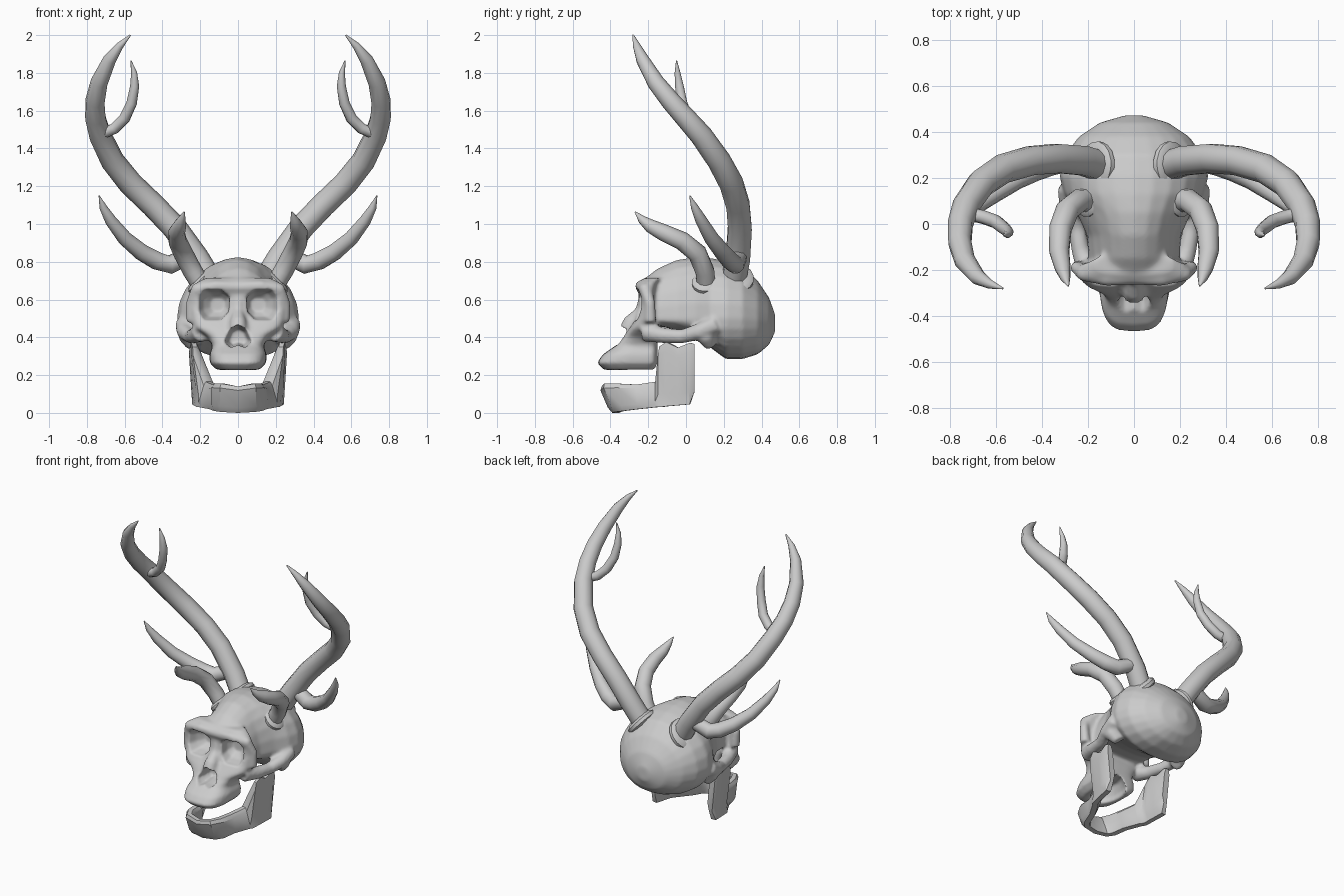
import bpy, bmesh, math
from mathutils import Vector

cube = bpy.data.objects.get("Cube")
if cube:
    bpy.data.objects.remove(cube)

bone = bpy.data.materials.new("bone grey")
bone.use_nodes = True
bone.diffuse_color = (0.6, 0.6, 0.6, 1)
bone.node_tree.nodes["Principled BSDF"].inputs["Base Color"].default_value = (0.6, 0.6, 0.6, 1)


def loft(bm, rings):
    """Skin a list of equal rings into a closed solid."""
    vs = [[bm.verts.new(p) for p in r] for r in rings]
    n = len(vs[0])
    for a, b in zip(vs, vs[1:]):
        for i in range(n):
            j = (i + 1) % n
            bm.faces.new((a[i], a[j], b[j], b[i]))
    bm.faces.new(vs[0])
    bm.faces.new(vs[-1][::-1])


def tube(bm, path, sides=10):
    """Tapered tube through (x, y, z, radius) points."""
    pts = [Vector(p[:3]) for p in path]
    rings = []
    side = None
    for i, p in enumerate(pts):
        t = (pts[min(i + 1, len(pts) - 1)] - pts[max(i - 1, 0)]).normalized()
        if side is None:
            side = t.orthogonal()
        side = (side - t * side.dot(t)).normalized()
        up = t.cross(side)
        rings.append([p + path[i][3] * (side * math.cos(a) + up * math.sin(a))
                      for a in (math.tau * k / sides for k in range(sides))])
    loft(bm, rings)


def make(name, bm, mirror=False, smooth=40):
    bmesh.ops.recalc_face_normals(bm, faces=bm.faces)
    me = bpy.data.meshes.new(name)
    bm.to_mesh(me)
    bm.free()
    me.materials.append(bone)
    ob = bpy.data.objects.new(name, me)
    bpy.context.collection.objects.link(ob)
    if mirror:
        ob.modifiers.new("mirror", 'MIRROR').use_mirror_merge = False
    bpy.ops.object.select_all(action='DESELECT')
    ob.select_set(True)
    bpy.context.view_layer.objects.active = ob
    bpy.ops.object.shade_smooth_by_angle(angle=math.radians(smooth))
    return ob


def power(v, e):
    return math.copysign(abs(v) ** e, v)


ANG = [math.tau * k / 24 for k in range(24)]

# Skull: braincase sections (y, half width, bottom, top)
bm = bmesh.new()
case = [(-.22, .20, .50, .71), (-.15, .20, .46, .765), (-.05, .205, .44, .81),
        (.05, .25, .40, .825), (.13, .305, .345, .82), (.21, .325, .285, .805),
        (.30, .30, .285, .775), (.38, .24, .31, .70), (.44, .15, .36, .61), (.472, .04, .43, .52)]
rings = []
for y, w, b, t in case:
    c = .47 + .06 * (t - b)
    rings.append([(w * (math.cos(a) if math.sin(a) > 0 else power(math.cos(a), .85)), y,
                   c + math.sin(a) * (t - c if math.sin(a) > 0 else c - b)) for a in ANG])
loft(bm, rings)

# Face sections (z, front, half width, back)
face = [(.228, -.435, .115, -.16), (.265, -.472, .15, -.15), (.31, -.44, .152, -.15),
        (.355, -.375, .135, -.15), (.40, -.335, .16, -.15), (.45, -.30, .23, -.16),
        (.50, -.265, .245, -.16), (.57, -.245, .25, -.16), (.64, -.25, .255, -.16),
        (.69, -.255, .22, -.15), (.715, -.22, .17, -.12)]
rings = []
for z, f, w, b in face:
    m = b - .05
    rings.append([(w * power(math.cos(a), .6),
                   m + power(math.sin(a), .6) * (b - m if math.sin(a) > 0 else m - f), z)
                  for a in ANG])
loft(bm, rings)

# Nasal bridge, brow ridges, cheek arches, bony lumps behind the jaw hinge
tube(bm, [(0, -.22, .62, .03), (0, -.24, .54, .03), (0, -.29, .48, .045), (0, -.31, .43, .05)])
for s in (-1, 1):
    tube(bm, [(0, -.23, .665, .035), (s * .12, -.235, .67, .035),
              (s * .22, -.215, .655, .035), (s * .25, -.19, .58, .028), (s * .24, -.19, .48, .035)])
    tube(bm, [(s * .19, -.22, .43, .055), (s * .23, -.12, .41, .042), (s * .25, -.02, .405, .038),
              (s * .28, .07, .43, .045), (s * .285, .16, .47, .05)])
    tube(bm, [(s * .27, .08, .45, .05), (s * .265, .11, .40, .05), (s * .24, .13, .35, .03)])
skull = make("skull", bm)

# Cutters for eye sockets, nose opening and palate
bm = bmesh.new()
for s in (-1, 1):
    outline = [(.085, .04), (.05, .08), (-.04, .08), (-.085, .045),
               (-.08, -.04), (-.04, -.08), (.05, -.08), (.085, -.035)]
    loft(bm, [[(s * (cx + x * k), y, .573 + z * k) for x, z in outline]
              for y, cx, k in ((-.42, .13, 1.1), (-.25, .13, 1), (-.19, .115, .82), (-.15, .105, .45))])
half = [(.045, .445), (.072, .375), (.04, .345)]
nose = [(0, .465)] + half + [(0, .36)] + [(-x, z) for x, z in half[::-1]]
loft(bm, [[(x * k, y, .4 + (z - .4) * k) for x, z in nose] for y, k in ((-.6, 1), (-.33, 1), (-.23, .7))])
loft(bm, [[(k * .09 * math.cos(a), -.25 + k * .15 * math.sin(a), z) for a in ANG]
          for z, k in ((.15, 1), (.26, .95), (.32, .65))])
cutter = make("skull_cutter", bm)
cutter.hide_render = True
cutter.hide_set(True)


def remesh(size, name):
    m = skull.modifiers.new(name, 'REMESH')
    m.mode = 'VOXEL'
    m.voxel_size = size
    m.use_smooth_shade = True


remesh(.012, "merge parts")
cut = skull.modifiers.new("openings", 'BOOLEAN')
cut.operation = 'DIFFERENCE'
cut.solver = 'EXACT'
cut.object = cutter
remesh(.009, "unify")
soft = skull.modifiers.new("soften", 'SMOOTH')
soft.factor = .5
soft.iterations = 4

# Lower jaw: stations (x, y, bottom, top, half thickness, chin slant, outward lean) from hinge to chin
arm = [(.215, .045, .11, .365, .02, 0, .1), (.215, .02, .045, .37, .028, 0, .1),
       (.205, -.04, .04, .345, .028, 0, .12), (.185, -.10, .035, .375, .028, 0, .22),
       (.168, -.135, .03, .35, .028, 0, .3), (.152, -.155, .03, .165, .03, 0, .3),
       (.122, -.26, .02, .15, .03, .01, .1), (.11, -.36, .01, .155, .03, .03, 0),
       (.08, -.42, .005, .155, .03, .06, 0), (0, -.432, 0, .14, .03, .06, 0)]
arm += [(-p[0],) + p[1:] for p in arm[-2::-1]]
rings = []
for i, (x, y, b, t, h, slant, lean) in enumerate(arm):
    p, q = arm[max(i - 1, 0)], arm[min(i + 1, len(arm) - 1)]
    d = Vector((q[0] - p[0], q[1] - p[1], 0)).normalized()
    n = Vector((d.y, -d.x, 0)) * h
    ring = []
    for f, k in ((0, -.6), (.2, -1), (.85, -1), (1, -.5), (1, .5), (.85, 1), (.2, 1), (0, .6)):
        z = b + f * (t - b)
        out = math.copysign(lean * (z - .15), x)
        ring.append(Vector((x + out, y + slant * (1 - f), z)) + n * k)
    rings.append(ring)
bm = bmesh.new()
loft(bm, rings)
make("lower_jaw", bm, smooth=35)

# Antlers, mirrored to both sides
antlers = {
    "main_antler": [(.11, .24, .64, .067), (.22, .275, .82, .067), (.335, .285, .98, .066), (.45, .275, 1.1, .065),
                    (.57, .24, 1.215, .065), (.665, .175, 1.335, .063), (.73, .08, 1.47, .06),
                    (.755, .0, 1.56, .056), (.757, -.08, 1.65, .052), (.735, -.16, 1.75, .046),
                    (.68, -.23, 1.87, .035), (.625, -.262, 1.945, .02), (.57, -.28, 2.0, .004)],
    "upper_tine": [(.74, .05, 1.48, .03), (.70, .04, 1.487, .03), (.655, .03, 1.505, .03), (.60, .01, 1.56, .03),
                   (.563, -.02, 1.64, .028), (.547, -.035, 1.73, .024), (.55, -.045, 1.8, .016),
                   (.567, -.05, 1.865, .003)],
    "lower_tine": [(.26, .28, .83, .045), (.36, .26, .785, .05), (.43, .235, .805, .049), (.51, .195, .85, .045),
                   (.60, .135, .925, .039), (.675, .08, 1.02, .031), (.715, .045, 1.09, .02),
                   (.735, .02, 1.15, .003)],
    "front_antler": [(.16, .11, .62, .05), (.24, .10, .75, .052), (.29, .06, .845, .052),
                     (.32, -.02, .91, .05), (.325, -.12, .955, .045), (.31, -.19, .99, .036),
                     (.298, -.235, 1.025, .022), (.285, -.27, 1.065, .003)],
}
for name, path in antlers.items():
    bm = bmesh.new()
    tube(bm, path)
    make(name, bm, mirror=True)


# Burr rings where the antlers leave the skull
def burr(name, centre, normal, radius, thick):
    c, n = Vector(centre), Vector(normal).normalized()
    path = [c + n * h * thick for h in (-1, -.4, .4, 1)]
    bm = bmesh.new()
    tube(bm, [(*p, radius + thick * k) for p, k in zip(path, (.2, 1, 1, .2))], 16)
    make(name, bm, mirror=True)


burr("main_burr", (.16, .255, .71), (.75, .05, .65), .078, .026)
burr("front_burr", (.205, .105, .69), (.7, -.05, .7), .052, .022)
